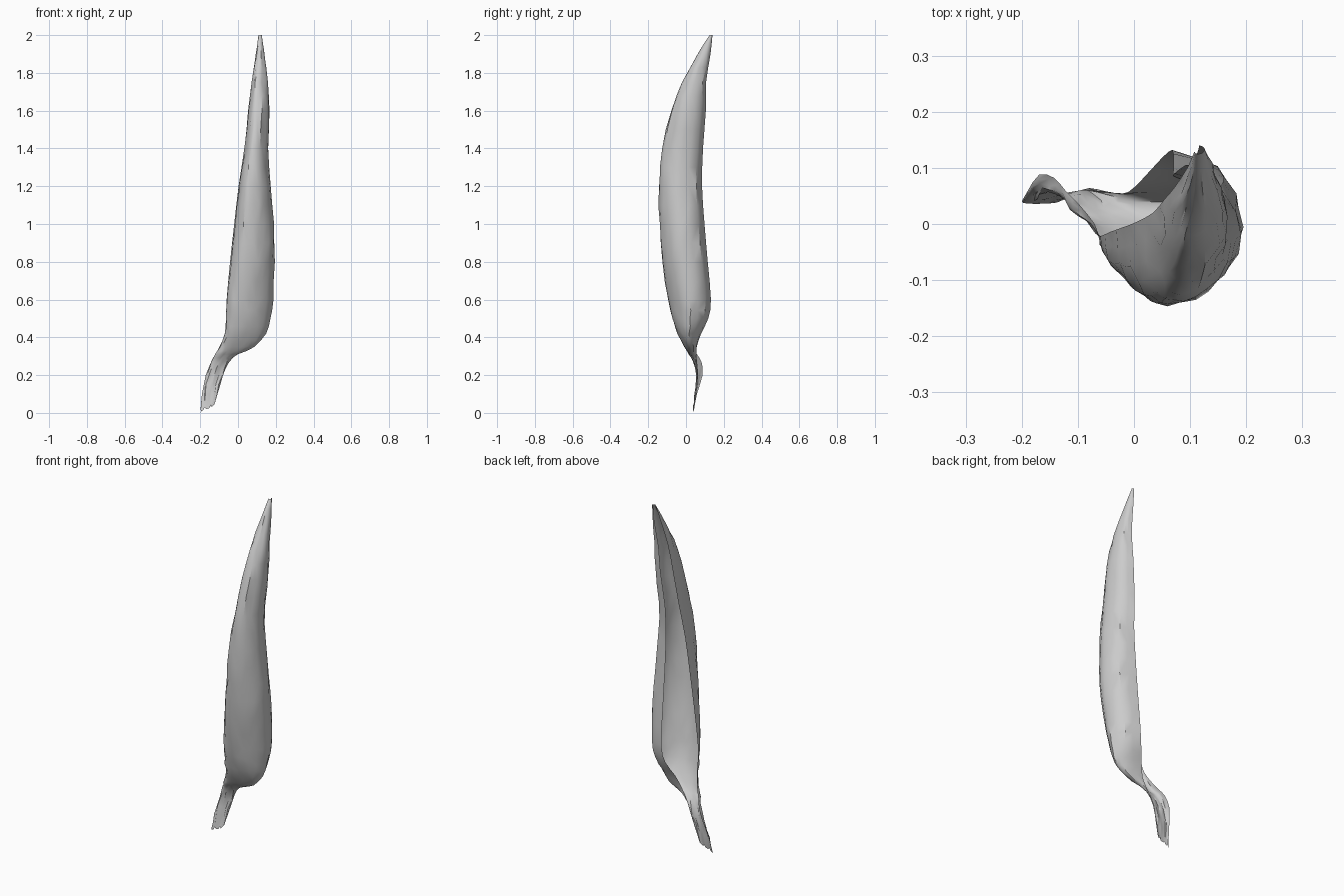
import bpy, bmesh, random
from mathutils import Vector

if "Cube" in bpy.data.objects:
    bpy.data.objects.remove(bpy.data.objects["Cube"])

random.seed(4)

# Horizontal slices of the curled leaf:
# z, left x, right x, front y, left rim y, right rim x, right rim y
SLICES = [
    (0.00, -0.200, -0.135, 0.036, 0.040, -0.135, 0.042),
    (0.10, -0.190, -0.110, 0.046, 0.058, -0.110, 0.054),
    (0.20, -0.169, -0.080, 0.056, 0.088, -0.080, 0.064),
    (0.27, -0.142, -0.048, 0.040, 0.082, -0.050, 0.058),
    (0.31, -0.121, 0.000, 0.014, 0.058, -0.030, 0.055),
    (0.35, -0.098, 0.090, -0.010, 0.035, -0.010, 0.057),
    (0.42, -0.070, 0.147, -0.045, 0.000, 0.015, 0.080),
    (0.50, -0.064, 0.170, -0.072, -0.020, 0.050, 0.118),
    (0.60, -0.060, 0.185, -0.093, -0.022, 0.068, 0.132),
    (0.80, -0.042, 0.195, -0.125, -0.014, 0.070, 0.115),
    (1.00, -0.020, 0.190, -0.140, -0.006, 0.070, 0.098),
    (1.20, 0.003, 0.172, -0.145, 0.003, 0.070, 0.085),
    (1.40, 0.034, 0.162, -0.125, 0.020, 0.072, 0.090),
    (1.60, 0.055, 0.168, -0.080, 0.045, 0.092, 0.105),
    (1.75, 0.072, 0.160, -0.020, 0.065, 0.104, 0.106),
    (1.90, 0.095, 0.140, 0.060, 0.100, 0.114, 0.130),
    (2.00, 0.108, 0.126, 0.125, 0.130, 0.116, 0.140),
]


def spline(points, steps):
    """Catmull-Rom curve through a list of vectors."""
    out = []
    for i in range(len(points) - 1):
        b, c = points[i], points[i + 1]
        a = points[i - 1] if i else b * 2 - c
        d = points[i + 2] if i + 2 < len(points) else c * 2 - b
        for s in range(steps):
            t = s / steps
            out.append(0.5 * (2 * b + (c - a) * t + (2 * a - 5 * b + 4 * c - d) * t ** 2
                              + (3 * b - a - 3 * c + d) * t ** 3))
    out.append(points[-1].copy())
    return out


def section(z, x0, x1, front, left_y, rim_x, rim_y):
    """Open loop from the left rim, round the front, to the folded right rim."""
    w, mid = x1 - x0, (front + rim_y) / 2
    keys = [Vector((x0, left_y, z)),
            Vector((x0 + 0.03 * w, front + 0.5 * (left_y - front), z)),
            Vector((x0 + 0.15 * w, front + 0.13 * (left_y - front), z)),
            Vector((x0 + 0.36 * w, front, z)),
            Vector((x0 + 0.62 * w, front + 0.05 * (rim_y - front), z)),
            Vector((x0 + 0.86 * w, front + 0.21 * (rim_y - front), z)),
            Vector((x1, mid, z)),
            Vector((x1 - 0.30 * (x1 - rim_x), mid + 0.36 * (rim_y - front), z)),
            Vector((rim_x, rim_y, z))]
    return spline(keys, 2)


# Sections, smoothed lengthwise column by column
sections = [section(*s) for s in SLICES]
columns = [spline(list(col), 2) for col in zip(*sections)]

# Ragged, slanted lower end of the stalk
n = len(columns)
for j, col in enumerate(columns):
    col[0].z += 0.045 * j / (n - 1) + (0.012 if j % 4 == 2 else 0)

# Slight dry wrinkles
for col in columns[1:-1]:
    for p in col[2:-2]:
        p.x += random.uniform(-0.003, 0.003)
        p.y += random.uniform(-0.003, 0.003)

# Single-sheet surface
bm = bmesh.new()
grid = [[bm.verts.new(p) for p in col] for col in columns]
for a, b in zip(grid, grid[1:]):
    for i in range(len(a) - 1):
        bm.faces.new((a[i], b[i], b[i + 1], a[i + 1]))
bmesh.ops.triangulate(bm, faces=bm.faces[:])
mesh = bpy.data.meshes.new("curled_leaf")
bm.to_mesh(mesh)
bm.free()
leaf = bpy.data.objects.new("curled_leaf", mesh)
bpy.context.collection.objects.link(leaf)
bpy.context.view_layer.objects.active = leaf
leaf.select_set(True)
bpy.ops.object.shade_smooth_by_angle(angle=0.6)
